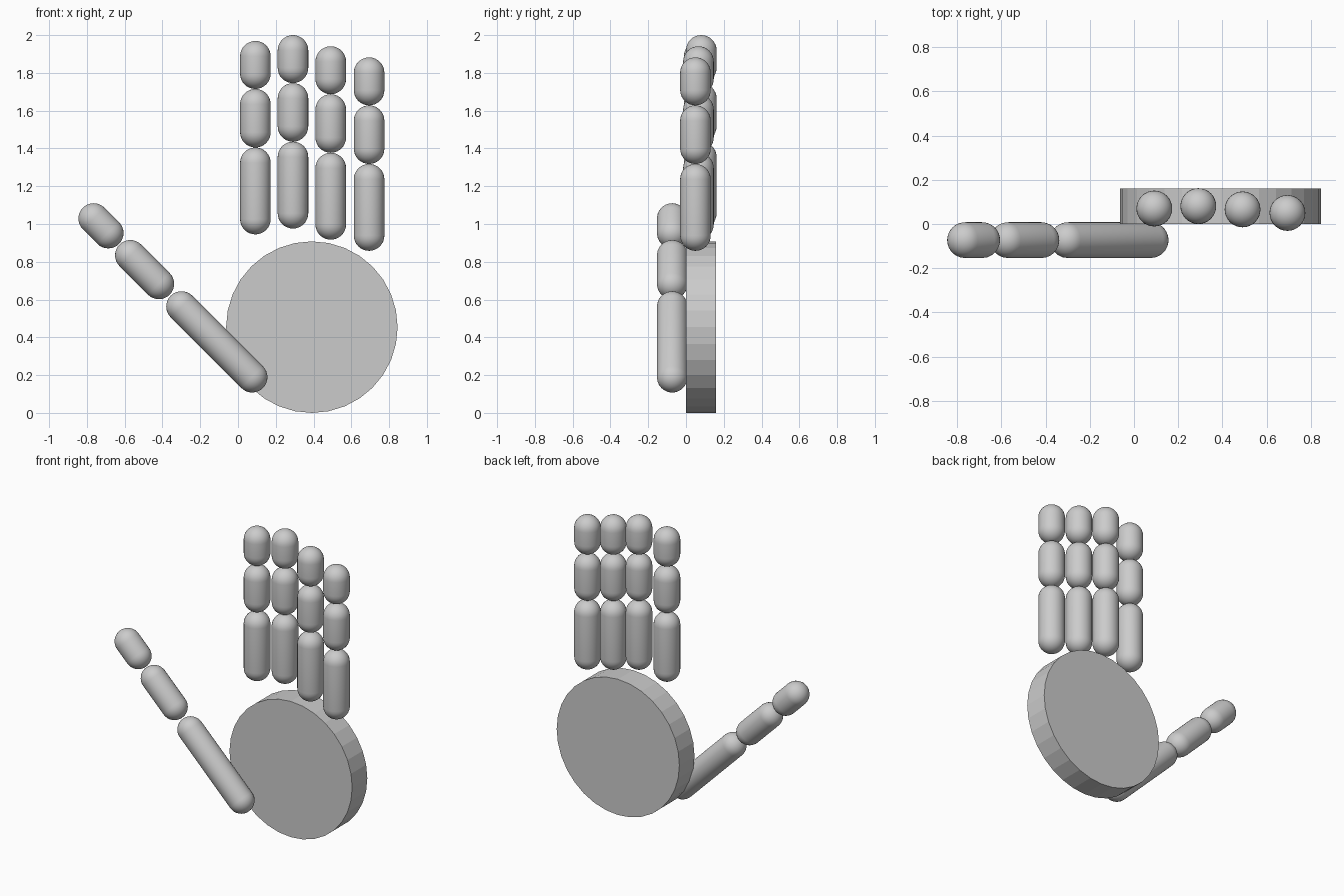
import bpy, bmesh, math
from mathutils import Vector

if "Cube" in bpy.data.objects:
    bpy.data.objects.remove(bpy.data.objects["Cube"])

R = 0.081  # radius of every finger segment


def capsule(name, a, b, r=R, segs=32, rings=8):
    """Round-ended rod between sphere centres a and b."""
    a, b = Vector(a), Vector(b)
    length = (b - a).length
    arc = [math.pi / 2 * i / rings for i in range(rings + 1)]
    profile = [(r * math.sin(t), -r * math.cos(t)) for t in arc]
    profile += [(r * math.cos(t), length + r * math.sin(t)) for t in arc]
    bm = bmesh.new()
    verts = [bm.verts.new((x, 0, z)) for x, z in profile]
    edges = [bm.edges.new(pair) for pair in zip(verts, verts[1:])]
    bmesh.ops.spin(bm, geom=verts + edges, cent=(0, 0, 0), axis=(0, 0, 1),
                   angle=math.tau, steps=segs)
    bmesh.ops.remove_doubles(bm, verts=bm.verts[:], dist=1e-4)
    bmesh.ops.recalc_face_normals(bm, faces=bm.faces[:])
    for f in bm.faces:
        f.smooth = True
    mesh = bpy.data.meshes.new(name)
    bm.to_mesh(mesh)
    bm.free()
    ob = bpy.data.objects.new(name, mesh)
    bpy.context.collection.objects.link(ob)
    ob.location = a
    ob.rotation_euler = Vector((0, 0, 1)).rotation_difference(b - a).to_euler()
    return ob


# Palm: flat-sided disc facing front
bpy.ops.mesh.primitive_cylinder_add(vertices=32, radius=0.454, depth=0.16,
                                    location=(0.391, 0.08, 0.454),
                                    rotation=(math.pi / 2, 0, 0))
bpy.context.object.name = "palm"

# Four fingers: x, y, bottom z; each stacks three segments
fingers = {
    "index_finger": (0.092, 0.070, 0.945),
    "middle_finger": (0.291, 0.081, 0.976),
    "ring_finger": (0.491, 0.066, 0.917),
    "little_finger": (0.694, 0.050, 0.858),
}
segments = (("lower", 0.0, 0.460), ("middle", 0.460, 0.770), ("tip", 0.770, 1.024))
for finger, (x, y, z) in fingers.items():
    for part, lo, hi in segments:
        capsule(f"{finger}_{part}", (x, y, z + lo + R), (x, y, z + hi - R))

# Thumb: three segments leaning out at 45 degrees in front of the palm
thumb = (("lower", (0.075, 0.189), (-0.299, 0.563)),
         ("middle", (-0.419, 0.683), (-0.570, 0.834)),
         ("tip", (-0.687, 0.952), (-0.764, 1.029)))
for part, (x0, z0), (x1, z1) in thumb:
    capsule(f"thumb_{part}", (x0, -0.073, z0), (x1, -0.073, z1))
